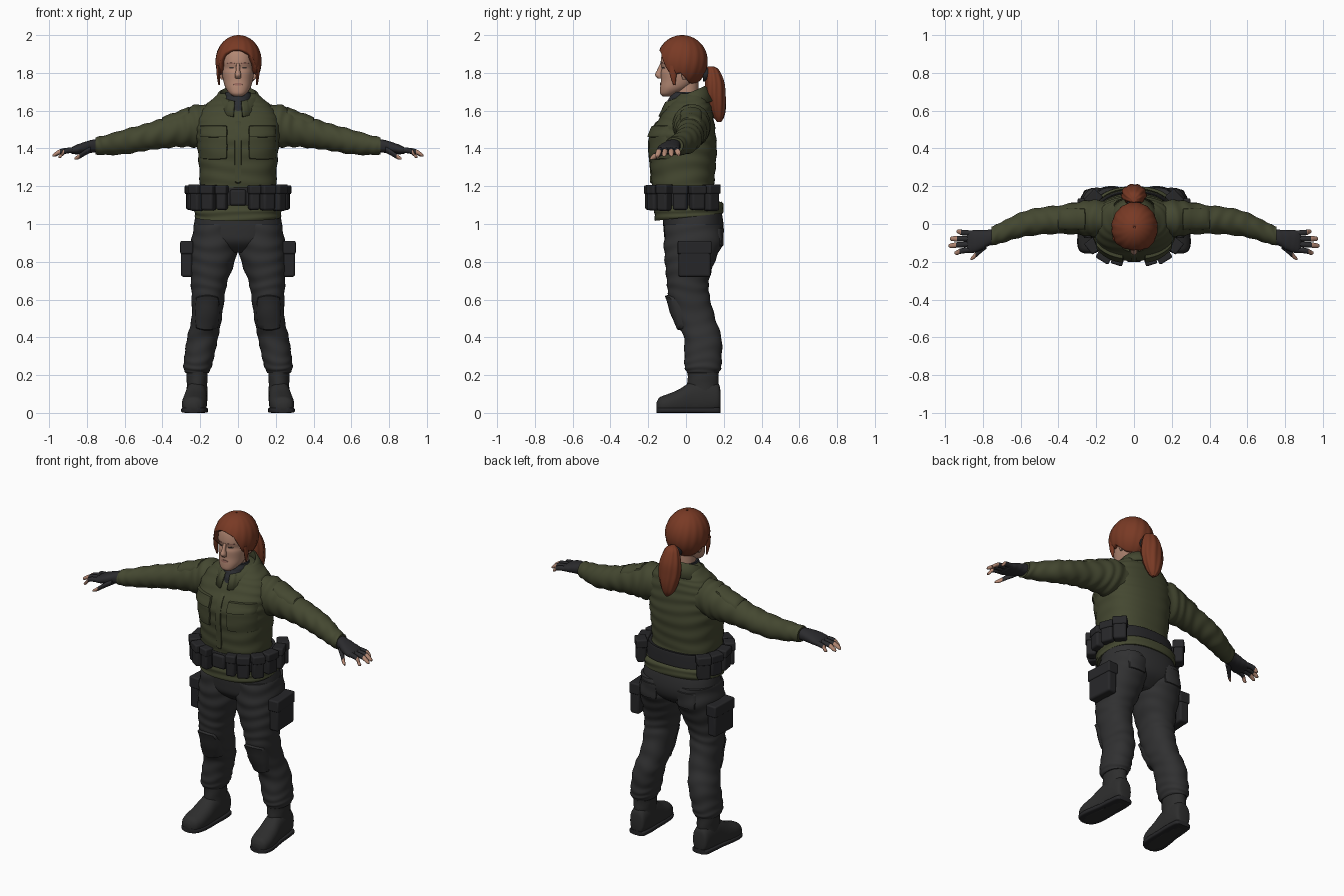
import bpy, bmesh
from math import sin, cos, pi, radians, atan2, sqrt
from mathutils import Vector, Matrix
from mathutils.bvhtree import BVHTree

if "Cube" in bpy.data.objects:
    bpy.data.objects.remove(bpy.data.objects["Cube"])
PARTS = []


def material(name, r, g, b):
    m = bpy.data.materials.new(name)
    m.use_nodes = True
    m.diffuse_color = (r, g, b, 1)
    bsdf = m.node_tree.nodes["Principled BSDF"]
    bsdf.inputs["Base Color"].default_value = (r, g, b, 1)
    bsdf.inputs["Roughness"].default_value = 0.8
    return m


OLIVE = material("olive cloth", .058, .064, .03)
TROUSER = material("charcoal cloth", .03, .03, .031)
GEAR = material("black webbing", .02, .02, .022)
GLOVE = material("glove grey", .024, .024, .027)
BOOT = material("boot leather", .027, .027, .027)
HAIR = material("auburn hair", .19, .042, .018)
SKIN = material("skin", .46, .25, .175)
LIP = material("lips", .33, .15, .115)
EYE = material("dark eye", .05, .035, .03)
SHIRT = material("undershirt", .025, .027, .032)


def finish(name, bm, mats, mirror=False):
    bmesh.ops.recalc_face_normals(bm, faces=bm.faces[:])
    me = bpy.data.meshes.new(name)
    bm.to_mesh(me)
    bm.free()
    for m in mats:
        me.materials.append(m)
    ob = bpy.data.objects.new(name, me)
    bpy.context.collection.objects.link(ob)
    PARTS.append(ob)
    if mirror:
        ob.modifiers.new("Mirror", "MIRROR").use_clip = False
    return ob


def grid(name, rows, mats, wrap=False, caps=False, mirror=False, tip=2.0, thick=0):
    """Skin rows of points; faces past the fraction 'tip' use the second material."""
    bm = bmesh.new()
    vs = [[bm.verts.new(p) for p in row] for row in rows]
    n = len(rows[0])
    for i in range(len(vs) - 1):
        for j in range(n if wrap else n - 1):
            k = (j + 1) % n
            f = bm.faces.new((vs[i][j], vs[i][k], vs[i + 1][k], vs[i + 1][j]))
            f.material_index = int(i / len(vs) > tip)
    if caps:
        bm.faces.new(vs[0])
        bm.faces.new(vs[-1]).material_index = len(mats) - 1
    ob = finish(name, bm, mats, mirror)
    if thick:
        s = ob.modifiers.new("Thickness", "SOLIDIFY")
        s.thickness, s.offset = thick, -1
    return ob


def spline(p, i, t):
    a, b, c, d = (p[min(max(i + k, 0), len(p) - 1)] for k in (-1, 0, 1, 2))
    return [.5 * (2 * y + (z - x) * t + (2 * x - 5 * y + 4 * z - w) * t * t
                  + (3 * y - x - 3 * z + w) * t ** 3) for x, y, z, w in zip(a, b, c, d)]


def loft(name, secs, mats, axis="Z", n=32, sub=5, power=2.0, fold=0, strands=0, **kw):
    """Rounded sections (x, y, z, radius, radius) joined along an axis."""
    u, v = {"X": ((0, 1, 0), (0, 0, 1)), "Y": ((1, 0, 0), (0, 0, 1)),
            "Z": ((1, 0, 0), (0, 1, 0))}[axis]
    u, v = Vector(u), Vector(v)
    rows = []
    for k in range((len(secs) - 1) * sub + 1):
        i = min(k // sub, len(secs) - 2)
        s = k / sub
        x, y, z, a, b = spline(secs, i, s - i)
        row = []
        for j in range(n):
            th = 2 * pi * j / n
            g = 1 + fold * sin(8 * s + 1.6 * sin(2 * th + s)) + strands * sin(9 * th + s)
            c, d = [abs(q) ** (2 / power) * (1 if q > 0 else -1) for q in (cos(th), sin(th))]
            p = Vector((x, y, z)) + u * c * max(a, .002) * g + v * d * max(b, .002) * g
            p.z = max(p.z, 0)
            row.append(p)
        rows.append(row)
    return grid(name, rows, mats, wrap=True, caps=True, **kw)


def patch(name, target, centre, u, v, aim, mat, t, rnd=.1, mirror=False):
    """Raised panel laid onto the target along the aim direction."""
    me = target.data
    tree = BVHTree.FromPolygons([w.co for w in me.vertices], [p.vertices for p in me.polygons])
    u, v, aim, centre = Vector(u), Vector(v), Vector(aim), Vector(centre)
    steps = [-1, -.94, -.7, -.35, 0, .35, .7, .94, 1]
    rows, last = [], centre
    for b in steps:
        row = []
        for a in steps:
            p = centre + u * a * sqrt(1 - rnd * b * b) + v * b * sqrt(1 - rnd * a * a)
            last = tree.ray_cast(p, aim)[0] or last
            row.append(last - aim * (-.004 if 1 in (abs(a), abs(b)) else t))
        rows.append(row)
    return grid(name, rows, [mat], mirror=mirror)


def box(name, loc, size, mat, angle=0, mirror=True, bevel=.012):
    bm = bmesh.new()
    bmesh.ops.create_cube(bm, size=1, matrix=Matrix.Translation(loc)
                          @ Matrix.Rotation(angle, 4, "Z") @ Matrix.Diagonal((*size, 1)))
    ob = finish(name, bm, [mat], mirror)
    m = ob.modifiers.new("Bevel", "BEVEL")
    m.width, m.segments = bevel, 3
    return ob


def pouch(name, x, y, z, w, d, h, angle):
    box(name, (x, y, z), (w, d, h), GEAR, angle)
    box(name + "_flap", (x, y, z + h * .32), (w + .008, d + .01, h * .36), GEAR, angle, bevel=.008)


# Jacket body, with the hem lower at the front
jacket = loft("jacket", [(0, cy, z, a, b) for z, cy, a, b in (
    (1.035, .015, .226, .18), (1.08, .015, .23, .183), (1.13, 0, .213, .165), (1.2, -.015, .203, .165),
    (1.3, -.015, .206, .172), (1.4, -.015, .215, .178), (1.48, -.015, .222, .172), (1.55, 0, .218, .148),
    (1.61, .015, .188, .122), (1.65, .025, .15, .098), (1.69, .03, .1, .07))],
    [OLIVE], n=48, sub=8, power=2.4, fold=.012)
for vert in jacket.data.vertices:
    if vert.co.z < 1.1:
        vert.co.z += .11 * vert.co.y
for nm, z, h, t in (("chest_pocket", 1.415, .075, .008), ("chest_pocket_flap", 1.49, .032, .016)):
    patch(nm, jacket, (.13, -1, z), (.075, 0, 0), (0, 0, h), (0, 1, 0), OLIVE, t, mirror=True)
patch("jacket_placket", jacket, (0, -1, 1.38), (.018, 0, 0), (0, 0, .17), (0, 1, 0), OLIVE, .006)

# Sleeves
sleeve = loft("sleeve", [(.13, .03, 1.53, .09, .1), (.22, .03, 1.52, .098, .112), (.3, .03, 1.502, .086, .094),
                         (.4, .023, 1.48, .075, .08), (.5, .015, 1.457, .072, .071),
                         (.6, -.005, 1.435, .066, .066), (.7, -.045, 1.418, .056, .053),
                         (.755, -.065, 1.413, .05, .046)],
              [OLIVE], "X", sub=9, fold=.035, mirror=True)
patch("sleeve_pocket", sleeve, (.33, .025, 3), (.075, 0, 0), (0, .06, 0), (0, 0, -1), OLIVE, .008, mirror=True)

# Folded collar, open at the front
rows = []
for r, drop, z in ((.085, .05, 1.64), (.098, .08, 1.73), (.112, .08, 1.725), (.15, .085, 1.655)):
    row = []
    for k in range(49):
        a = radians(168) * (k / 24 - 1)
        f = (1 - cos(a)) / 2
        row.append((r * sin(a) * (1 - .2 * f * f), .005 + (r - .005 + .01 * f) * cos(a), z - drop * f))
    rows.append(row)
grid("collar", rows, [OLIVE], thick=.012)
loft("neck_gaiter", [(0, -.035, 1.54, .04, .08), (0, -.03, 1.58, .062, .088), (0, -.022, 1.63, .075, .084),
                     (0, -.012, 1.67, .072, .076), (0, -.005, 1.7, .066, .068)], [SHIRT], fold=.02)

# Head, face and ears
loft("neck", [(0, .005, 1.62, .058, .06), (0, .005, 1.78, .058, .06)], [SKIN])
head = loft("head", [(0, cy, z, a, b) for z, cy, a, b in (
    (1.675, -.1, .022, .022), (1.69, -.09, .044, .046), (1.72, -.06, .066, .077), (1.76, -.035, .078, .098),
    (1.8, -.03, .084, .103), (1.825, -.027, .084, .101), (1.86, -.022, .087, .112),
    (1.92, -.015, .082, .106), (1.97, -.01, .05, .07))], [SKIN], n=40, power=2.2)
loft("nose", [(0, -.128, 1.85, .009, .008), (0, -.138, 1.815, .011, .015), (0, -.143, 1.788, .017, .021),
              (0, -.134, 1.77, .014, .014)], [SKIN], n=16)
loft("ear", [(.084, -.01, 1.765, .006, .008), (.09, -.006, 1.785, .01, .018), (.093, -.002, 1.815, .011, .022),
             (.088, 0, 1.835, .006, .014)], [SKIN], n=16, mirror=True)
for nm, x, z, w, h, m in (("eye", .035, 1.827, .014, .005, EYE), ("eyebrow", .037, 1.85, .022, .004, LIP),
                          ("lips", 0, 1.74, .026, .008, LIP)):
    patch(nm, head, (x, -1, z), (w, 0, 0), (0, 0, h), (0, 1, 0), m, .003, rnd=.6, mirror=x > 0)

# Swept-back hair: a dome whose lower edge follows the hairline
HAIRLINE = ((-1, 150), (-.5, 143), (0, 116), (.35, 122), (.55, 108), (.8, 74), (1, 62))


def hairline(f):
    for (a, p), (b, q) in zip(HAIRLINE, HAIRLINE[1:]):
        if f <= b:
            return radians(p + (q - p) * (f - a) / (b - a))
    return radians(HAIRLINE[-1][1])


rows = []
for i in range(25):
    row = []
    for j in range(80):
        th = 2 * pi * j / 80
        ph = hairline(-sin(th + .08)) * (.02 + .98 * i / 24)
        g = 1 + .012 * sin(16 * th + 3 * ph) * sin(ph)
        row.append((.003 + .122 * g * sin(ph) * cos(th), -.02 + .135 * g * sin(ph) * sin(th),
                    1.86 + .14 * cos(ph)))
    rows.append(row)
grid("hair", rows, [HAIR], wrap=True, thick=.028)
loft("hair_crown", [(.003, -.02, 1.98, .035, .038), (.003, -.02, 1.999, .012, .013)], [HAIR])
loft("side_lock", [(.103, -.07, 1.84, .01, .022), (.104, -.068, 1.79, .009, .018),
                   (.1, -.062, 1.735, .004, .005)], [HAIR], n=12, mirror=True)
loft("hair_tie", [(0, .09, 1.79, .036, .036), (0, .115, 1.793, .036, .036), (0, .14, 1.795, .03, .03)],
     [GEAR], "Y")
loft("ponytail", [(0, .13, 1.835, .015, .015), (0, .14, 1.815, .04, .034), (0, .152, 1.75, .062, .05),
                  (0, .158, 1.68, .066, .052), (0, .165, 1.62, .055, .046), (0, .172, 1.57, .036, .03),
                  (.005, .176, 1.54, .01, .01)], [HAIR], n=48, strands=.05)

# Fingerless gloves and fingers
loft("glove", [(.73, -.063, 1.415, .038, .034), (.77, -.073, 1.412, .043, .034), (.82, -.088, 1.402, .056, .03),
               (.865, -.094, 1.392, .06, .023), (.885, -.095, 1.388, .05, .014)], [GLOVE], "X", power=2.3,
     fold=.015, mirror=True)
for nm, y, tx, ty, tz in (("little", -.05, .94, -.04, 1.365), ("ring", -.078, .975, -.078, 1.362),
                          ("middle", -.106, .982, -.115, 1.362), ("index", -.134, .95, -.152, 1.355)):
    mx, my = (.86 + tx) / 2 + .01, (y + ty) / 2
    loft(nm + "_finger", [(.85, y, 1.393, .015, .015), (mx, my, 1.386, .0145, .014),
                          (tx - .012, ty, tz + .006, .012, .011), (tx, ty, tz, .005, .005)],
         [GLOVE, SKIN], "X", n=14, tip=.36, mirror=True)
loft("thumb", [(.78, -.105, 1.395, .025, .018), (.815, -.14, 1.375, .018, .016),
               (.845, -.17, 1.355, .014, .013), (.865, -.186, 1.346, .006, .006)],
     [GLOVE, SKIN], "X", n=14, tip=.5, mirror=True)

# Trousers
loft("trouser_seat", [(0, .02, 1.12, .2, .15), (0, .035, 1.04, .226, .158), (0, .04, .96, .232, .158),
                      (0, .035, .9, .2, .14), (0, .03, .85, .1, .08)], [TROUSER], n=48, power=2.3)
leg = loft("trouser_leg", [(.12, .04, 1.0, .112, .152), (.124, .038, .9, .124, .155), (.135, .02, .8, .118, .132),
                           (.152, .01, .7, .098, .112), (.158, .016, .62, .088, .109),
                           (.166, .05, .5, .08, .105), (.187, .088, .4, .082, .1), (.205, .09, .3, .079, .099),
                           (.215, .09, .24, .074, .097), (.217, .09, .21, .06, .082)],
           [TROUSER], sub=9, power=2.2, fold=.022, mirror=True)
patch("knee_pad", leg, (.163, -1, .53), (.068, 0, 0), (0, 0, .095), (0, 1, 0), TROUSER, .018, .25, True)
patch("seat_pocket", leg, (.13, 1, .93), (.06, 0, 0), (0, 0, .05), (0, -1, 0), TROUSER, .006, mirror=True)
pouch("thigh_pouch", .268, .045, .815, .06, .17, .19, .05)

# Boots
loft("boot_shaft", [(.217, .09, .25, .058, .083), (.217, .09, .17, .055, .082), (.217, .088, .08, .054, .084)],
     [BOOT], fold=.02, mirror=True)
foot = [(.215, .183, .07, .025, .035), (.216, .17, .08, .048, .075), (.218, .1, .085, .056, .095),
        (.222, .03, .075, .058, .09), (.228, -.04, .055, .064, .068), (.233, -.1, .045, .064, .053),
        (.236, -.14, .04, .05, .042), (.237, -.156, .035, .022, .02)]
loft("boot_foot", foot, [BOOT], "Y", power=2.3, mirror=True)
loft("boot_sole", [(x, y, .014, a + .004, .014) for x, y, z, a, b in foot], [GEAR], "Y", power=5, mirror=True)

# Utility belt with buckle and pouches
loft("belt", [(0, -.003, 1.1, .222, .174), (0, -.003, 1.105, .228, .18), (0, -.008, 1.185, .222, .178),
              (0, -.008, 1.19, .216, .172)], [GEAR], n=48, power=2.4)
box("buckle", (0, -.188, 1.14), (.085, .025, .085), GEAR, mirror=False)
for i, (x, y, w, h) in enumerate(((.085, -.185, .055, .13), (.155, -.168, .07, .135), (.217, -.115, .065, .14),
                                  (.24, -.03, .075, .13), (.24, .06, .075, .13), (.215, .135, .075, .14))):
    pouch(f"belt_pouch_{i + 1}", x, y, 1.14, w, .055, h, atan2(x / .05, -y / .033))

# Smooth shading with sharp edges kept
bpy.ops.object.select_all(action="DESELECT")
for ob in PARTS:
    ob.select_set(True)
bpy.context.view_layer.objects.active = PARTS[0]
bpy.ops.object.shade_smooth_by_angle(angle=radians(45))
